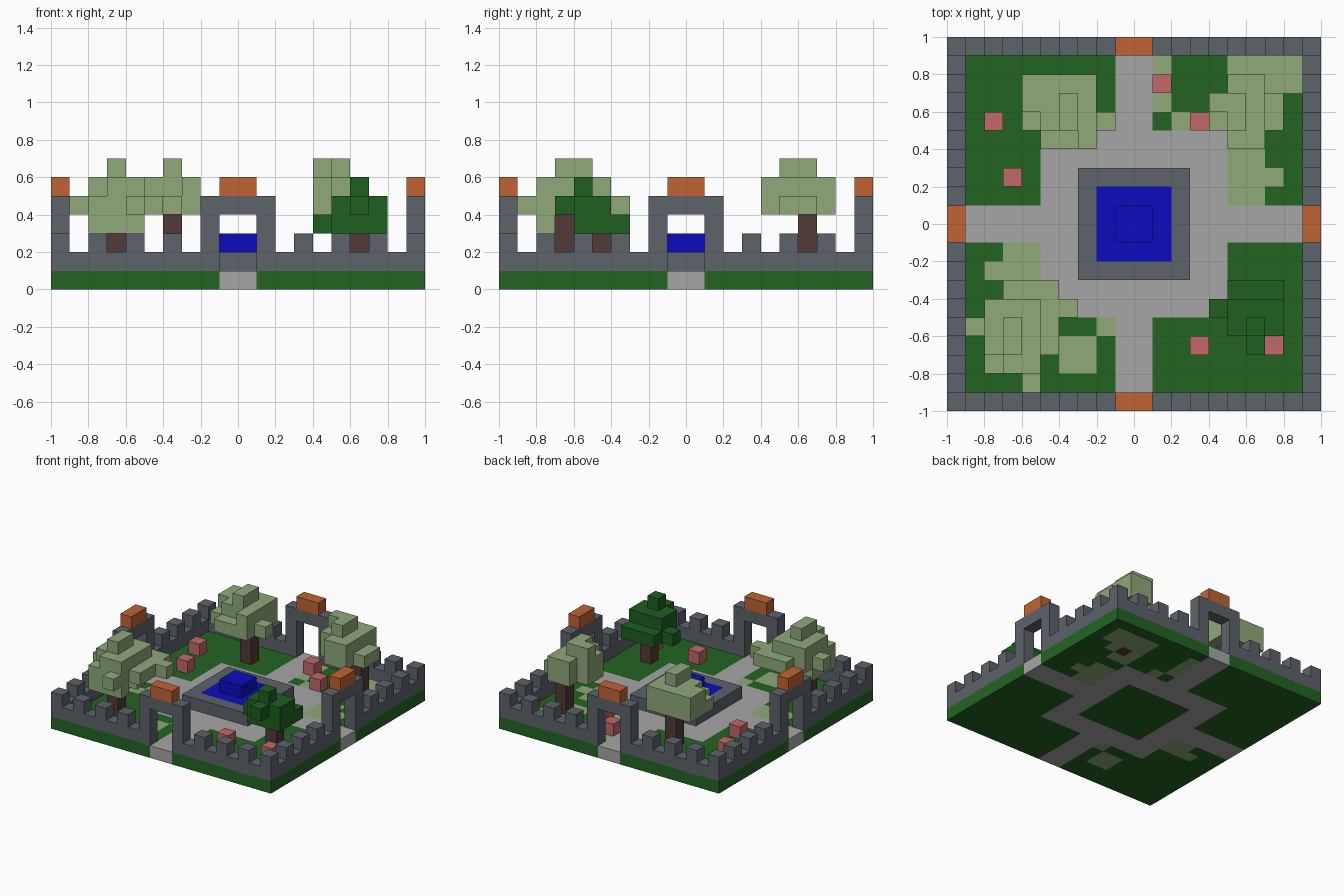
import bpy
import bmesh
from mathutils import Vector

cube = bpy.data.objects.get("Cube")
if cube:
    bpy.data.objects.remove(cube, do_unlink=True)

U = 0.1  # block size


def material(name, rgb):
    lin = [(c / 255 / 12.92) if c < 11 else ((c / 255 + 0.055) / 1.055) ** 2.4 for c in rgb]
    m = bpy.data.materials.new(name)
    m.use_nodes = True
    m.diffuse_color = (*lin, 1)
    m.node_tree.nodes["Principled BSDF"].inputs["Base Color"].default_value = (*lin, 1)
    return m


STONE = material("slate_stone", (93, 99, 107))
GRASS = material("grass_green", (34, 100, 34))
PATH = material("path_grey", (166, 166, 166))
SAGE = material("sage_green", (144, 168, 122))
PINE = material("pine_green", (30, 95, 32))
BARK = material("bark_brown", (82, 58, 56))
ROOF = material("roof_orange", (192, 100, 52))
WATER = material("water_blue", (12, 12, 190))
BLOOM = material("bloom_pink", (193, 104, 104))

DIRS = [Vector(d) for d in ((1, 0, 0), (-1, 0, 0), (0, 1, 0), (0, -1, 0), (0, 0, 1), (0, 0, -1))]


def blocks(name, cells):
    """Build the outer skin of a set of unit blocks: {(x, y, z): material}."""
    mats = list(dict.fromkeys(cells.values()))
    bm = bmesh.new()
    for cell, mat in cells.items():
        mid = Vector(cell) + Vector((0.5, 0.5, 0.5))
        for d in DIRS:
            if tuple(int(c) for c in Vector(cell) + d) in cells:
                continue
            a = Vector((d.y, d.z, d.x))
            b = d.cross(a)
            quad = [mid + (d + a * s + b * t) / 2 for s, t in ((-1, -1), (1, -1), (1, 1), (-1, 1))]
            face = bm.faces.new([bm.verts.new(p * U) for p in quad])
            face.material_index = mats.index(mat)
    bmesh.ops.remove_doubles(bm, verts=bm.verts, dist=0.001)
    bmesh.ops.recalc_face_normals(bm, faces=bm.faces)
    bmesh.ops.dissolve_limit(bm, angle_limit=0.01, verts=bm.verts, edges=bm.edges,
                             delimit={'MATERIAL'})
    me = bpy.data.meshes.new(name)
    bm.to_mesh(me)
    bm.free()
    for m in mats:
        me.materials.append(m)
    ob = bpy.data.objects.new(name, me)
    bpy.context.collection.objects.link(ob)
    return ob


def box(x0, x1, y0, y1, z0, z1, mat):
    return {(x, y, z): mat for x in range(x0, x1) for y in range(y0, y1) for z in range(z0, z1)}


def rows(z, spans, mat):
    """One layer of blocks: {y: (first x, end x)}."""
    return {(x, y, z): mat for y, (a, b) in spans.items() for x in range(a, b)}


# Ground slab with crossing paths, plaza and pale grass patches
ground = box(-10, 10, -10, 10, 0, 1, GRASS)
for area in ((-1, 1, -10, 10), (-10, 10, -1, 1), (-5, 5, -5, 5)):
    ground.update(box(*area, 0, 1, PATH))
ground.update(box(-3, 3, -3, 3, 0, 1, GRASS))
ground.update(rows(0, {8: (5, 9), 7: (5, 9), 6: (5, 8), 5: (5, 7),
                       3: (5, 7), 2: (5, 8), 1: (5, 7)}, SAGE))
ground.update(rows(0, {8: (1, 2), 7: (1, 2), 6: (1, 2), 5: (2, 3)}, SAGE))
ground.update(rows(0, {-2: (-7, -5), -3: (-8, -5), -6: (-2, -1),
                       -7: (-4, -2), -8: (-4, -2)}, SAGE))
ground[(6, 6, 0)] = BARK
blocks("ground", ground)

# Battlement wall with four gateways
wall = {}
for side, place in {
    "front": lambda k, z: (k, -10, z), "back": lambda k, z: (k, 9, z),
    "right": lambda k, z: (-10, k, z), "left": lambda k, z: (9, k, z),
}.items():
    for k in range(-10, 10):
        if k in (-1, 0):
            levels = [4]
        elif k in (-2, 1):
            levels = [1, 2, 3, 4]
        else:
            merlon = k % 2 == (0 if k < 0 else 1)
            levels = [1, 2] if merlon else [1]
        for z in levels:
            wall[place(k, z)] = STONE
    blocks(side + "_gate_roof", {place(k, 5): ROOF for k in (-1, 0)})
blocks("battlement_wall", wall)

# Fountain: stone basin, water and raised centre
fountain = box(-3, 3, -3, 3, 1, 2, STONE)
fountain.update(box(-2, 2, -2, 2, 1, 2, WATER))
fountain.update(box(-1, 1, -1, 1, 2, 3, WATER))
blocks("fountain", fountain)


def tree(name, x, y, top, leaf, layers):
    blocks(name + "_trunk", box(x, x + 1, y, y + 1, 1, top, BARK))
    crown = {}
    for z, spans in layers.items():
        crown.update(rows(z, spans, leaf))
    blocks(name + "_crown", crown)


# Trees
tree("front_left_tree", 6, -5, 3, PINE, {
    3: {-4: (5, 8), -5: (4, 8), -6: (5, 8)},
    4: {-5: (5, 8), -6: (5, 8), -7: (6, 7)},
    5: {-6: (6, 7)}})
tree("back_left_tree", 6, 6, 4, SAGE, {
    4: {4: (5, 7), 5: (4, 8), 6: (4, 8), 7: (5, 7)},
    5: {4: (5, 7), 5: (4, 7), 6: (4, 7), 7: (5, 7)},
    6: {5: (5, 6), 6: (4, 6)}})
tree("back_right_tree", -4, 6, 4, SAGE, {
    4: {4: (-5, -2), 5: (-6, -1), 6: (-6, -2), 7: (-6, -2)},
    5: {4: (-3, -2), 5: (-5, -2), 6: (-6, -2), 7: (-6, -2)},
    6: {5: (-4, -3), 6: (-4, -3)}})
tree("front_right_tree", -7, -7, 4, SAGE, {
    3: {-8: (-8, -5), -7: (-8, -7), -6: (-8, -5)},
    4: {-9: (-6, -5), -8: (-8, -5), -7: (-8, -4), -6: (-9, -4), -5: (-8, -3), -4: (-7, -4)},
    5: {-8: (-7, -5), -7: (-8, -5), -6: (-8, -5), -5: (-8, -5)},
    6: {-7: (-7, -6), -6: (-7, -6)}})

# Flowering bushes
for i, (x, y) in enumerate([(-8, 5), (-7, 2), (1, 7), (3, 5), (3, -7), (7, -7)], 1):
    blocks(f"bush_{i}", {(x, y, 1): BLOOM})
